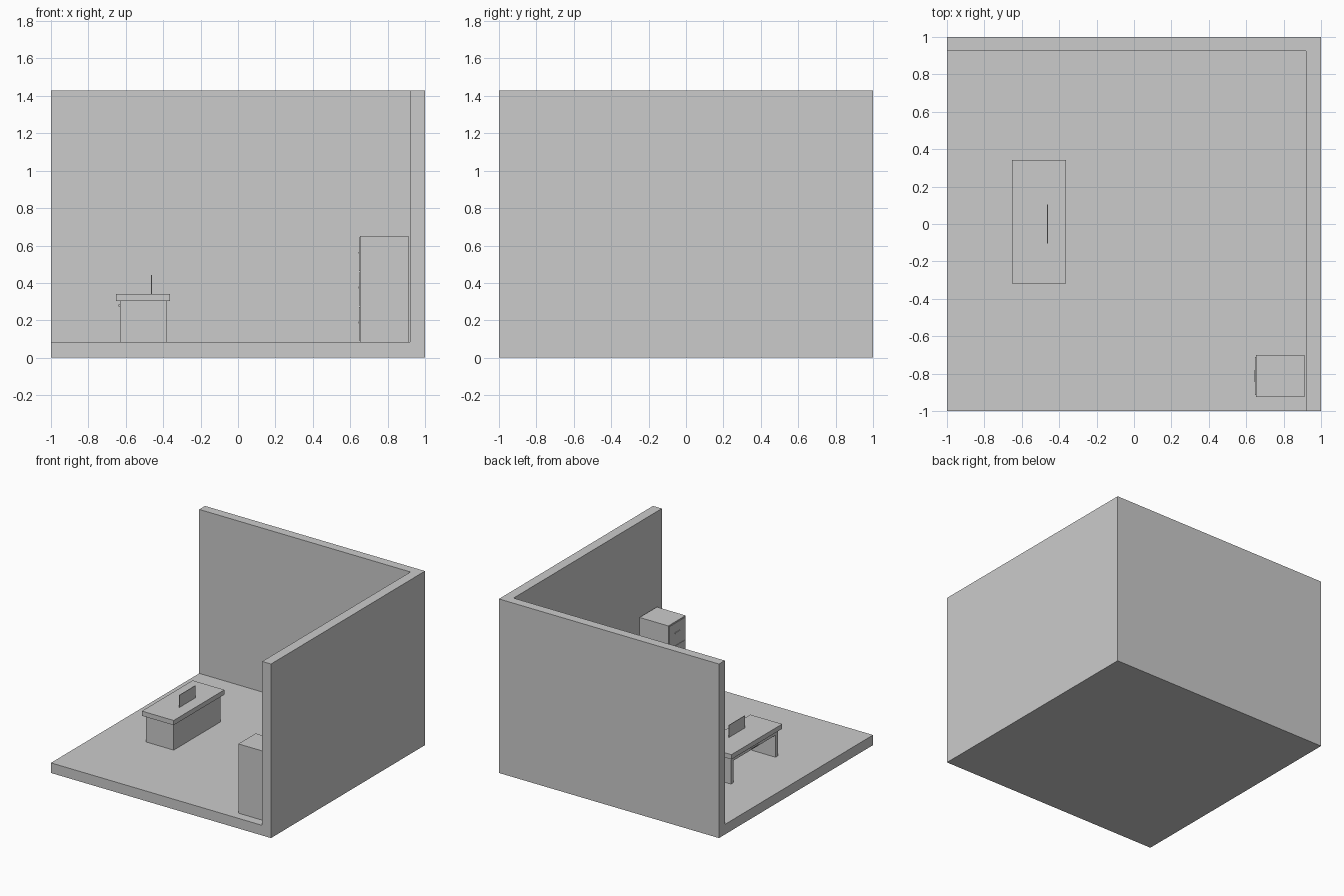
import bpy
import bmesh

if "Cube" in bpy.data.objects:
    bpy.data.objects.remove(bpy.data.objects["Cube"])


def prism(name, outline, to3d, lo, hi):
    """Extrude a 2D outline between lo and hi along the remaining axis."""
    bm = bmesh.new()
    face = bm.faces.new([bm.verts.new(to3d(a, b, lo)) for a, b in outline])
    ext = bmesh.ops.extrude_face_region(bm, geom=[face])
    shift = [h - l for h, l in zip(to3d(0, 0, hi), to3d(0, 0, lo))]
    moved = [g for g in ext["geom"] if isinstance(g, bmesh.types.BMVert)]
    bmesh.ops.translate(bm, verts=moved, vec=shift)
    bmesh.ops.recalc_face_normals(bm, faces=bm.faces)
    mesh = bpy.data.meshes.new(name)
    bm.to_mesh(mesh)
    bm.free()
    obj = bpy.data.objects.new(name, mesh)
    bpy.context.collection.objects.link(obj)
    return obj


def xy(a, b, c):
    return (a, b, c)


def box(name, x, y, z):
    outline = [(x[0], y[0]), (x[1], y[0]), (x[1], y[1]), (x[0], y[1])]
    return prism(name, outline, xy, *z)


# Room: floor slab and an L-shaped pair of walls
FLOOR = 0.083
box("floor", (-1, 1), (-1, 1), (0, FLOOR))
walls = [(-1, 1), (-1, 0.925), (0.92, 0.925), (0.92, -1), (1, -1), (1, 1)]
prism("walls", walls, xy, FLOOR, 1.43)

# Desk: U-shaped base open towards -x, with an overhanging top
x0, x1, y0, y1, t = -0.63, -0.38, -0.292, 0.315, 0.03
base = [(x0, y0), (x1, y0), (x1, y1), (x0, y1), (x0, y1 - t),
        (x1 - 0.02, y1 - t), (x1 - 0.02, y0 + t), (x0, y0 + t)]
prism("desk_base", base, xy, FLOOR, 0.302)
box("desk_top", (-0.652, -0.363), (-0.317, 0.342), (0.302, 0.341))
box("desk_drawer", (x0 + 0.002, x1 - 0.02), (y0 + t, y1 - t), (0.262, 0.302))
box("desk_drawer_handle", (-0.638, x0 + 0.002), (-0.03, 0.05), (0.274, 0.284))

# Thin screen standing on the desk
box("screen", (-0.464, -0.459), (-0.103, 0.103), (0.341, 0.441))

# Filing cabinet with three drawer fronts and handles facing -x
cx, cy = (0.651, 0.912), (-0.925, -0.70)
box("cabinet_body", cx, cy, (FLOOR, 0.652))
for i in range(3):
    z = 0.092 + i * 0.186
    box(f"cabinet_drawer_{i + 1}", (cx[0] - 0.003, cx[0]),
        (cy[0] + 0.01, cy[1] - 0.01), (z, z + 0.178))
    box(f"cabinet_handle_{i + 1}", (cx[0] - 0.008, cx[0] - 0.003),
        (-0.845, -0.78), (z + 0.092, z + 0.102))
